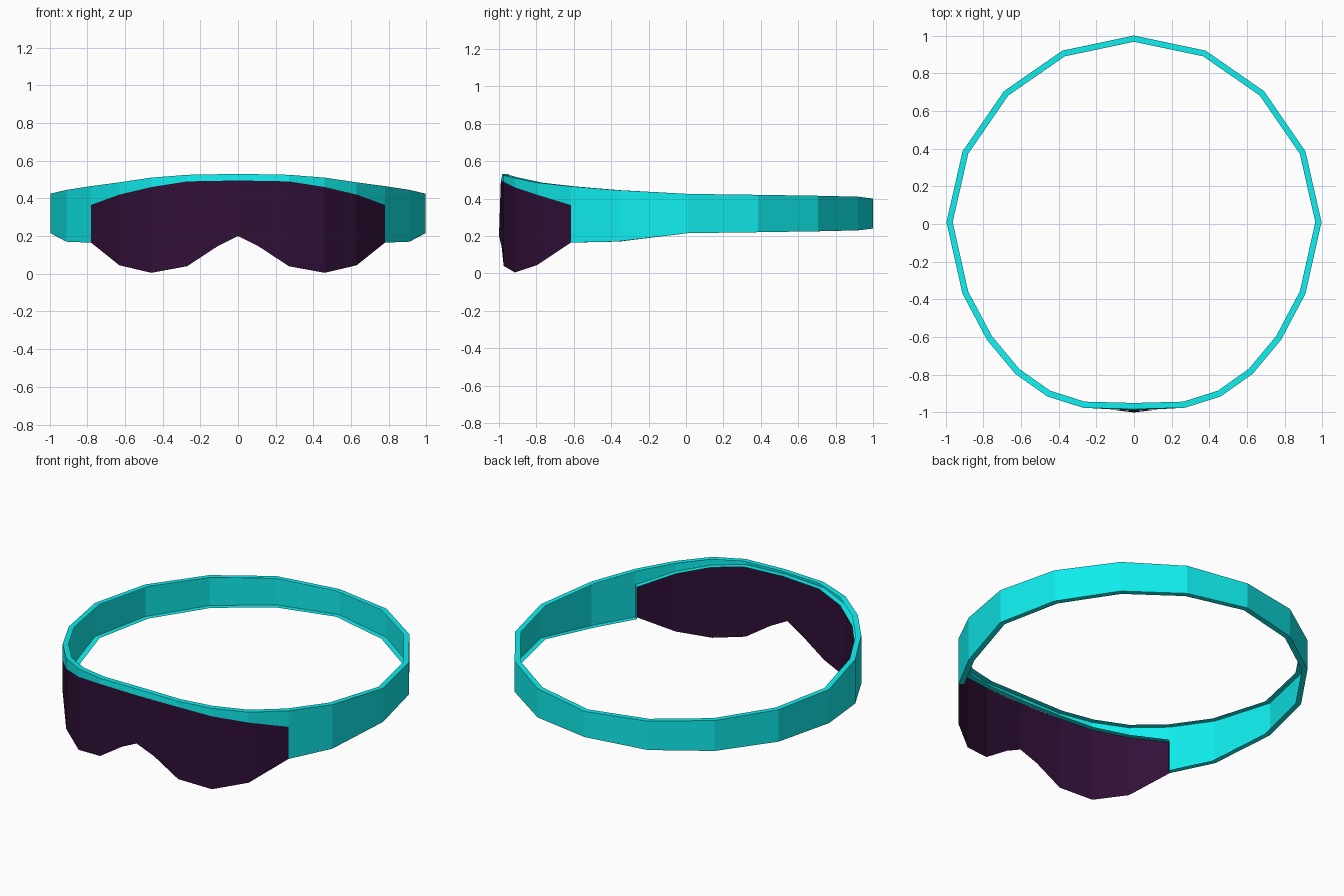
import bpy, bmesh

if "Cube" in bpy.data.objects:
    bpy.data.objects.remove(bpy.data.objects["Cube"])

# Right half columns, front centre to back centre: x, y, band top z, band bottom z
FRONT = [(0, -.982, .53, .495), (.27, -.975, .525, .49), (.46, -.915, .51, .46),
         (.63, -.795, .485, .42), (.78, -.615, .465, .365)]
BACK = [(.78, -.615, .465, .165), (.91, -.37, .445, .17), (.995, .01, .425, .215),
        (.91, .385, .42, .22), (.69, .705, .415, .225), (.38, .92, .41, .23),
        (0, 1.0, .40, .24)]
# Lens columns: x, y, top z, bottom z
LENS = [(0, -.99, .495, .20), (.11, -.986, .493, .145), (.27, -.975, .49, .04),
        (.46, -.915, .46, .005), (.63, -.795, .42, .045), (.78, -.615, .365, .165)]


def material(name, color):
    m = bpy.data.materials.new(name)
    m.diffuse_color = (*color, 1)
    m.use_nodes = True
    m.node_tree.nodes["Principled BSDF"].inputs["Base Color"].default_value = m.diffuse_color
    return m


def sheet(bm, cols):
    """Vertical strip of faces through the columns, both sides mirrored."""
    for a, b in zip(cols, cols[1:]):
        for s in (1, -1):
            pts = [(a[0], a[1], a[2]), (a[0], a[1], a[3]),
                   (b[0], b[1], b[3]), (b[0], b[1], b[2])]
            vs = [bm.verts.new((x * s, y, z)) for x, y, z in pts]
            bm.faces.new(vs if s == 1 else vs[::-1])
    bmesh.ops.remove_doubles(bm, verts=bm.verts, dist=.0005)


def finish(bm, name, mat):
    me = bpy.data.meshes.new(name)
    bm.to_mesh(me)
    bm.free()
    me.materials.append(mat)
    ob = bpy.data.objects.new(name, me)
    bpy.context.collection.objects.link(ob)
    return ob


# Head band: outer wall, with a side step where the lens begins
bm = bmesh.new()
sheet(bm, FRONT)
sheet(bm, BACK)
# join the long end edge of the back strip to the lens-top corner
for s in (1, -1):
    end = [v for v in bm.verts if abs(v.co.x - .78 * s) < .001]
    top, mid, low = sorted(end, key=lambda v: -v.co.z)
    long_edge = bm.edges.get((top, low))
    _, new = bmesh.utils.edge_split(long_edge, top, .1 / .3)
    new.co = mid.co
bmesh.ops.remove_doubles(bm, verts=bm.verts, dist=.0005)
# front centre leans out slightly to meet the lens
for v in bm.verts:
    if abs(v.co.x) < .001 and abs(v.co.z - .495) < .001:
        v.co.y = -.99
# Inward flange along every open edge
rim = [e for e in bm.edges if e.is_boundary]
res = bmesh.ops.extrude_edge_only(bm, edges=rim)
for v in res["geom"]:
    if isinstance(v, bmesh.types.BMVert):
        v.co.x *= .967
        v.co.y *= .967
finish(bm, "head_band", material("cyan_band", (.005, .85, .85)))

# Lens: thin curved sheet with a nose notch that leans forward at the centre
bm = bmesh.new()
sheet(bm, LENS)
for v in bm.verts:
    if abs(v.co.x) < .001 and v.co.z < .3:
        v.co.y = -1.0
finish(bm, "lens", material("dark_purple_lens", (.03, .005, .038)))
